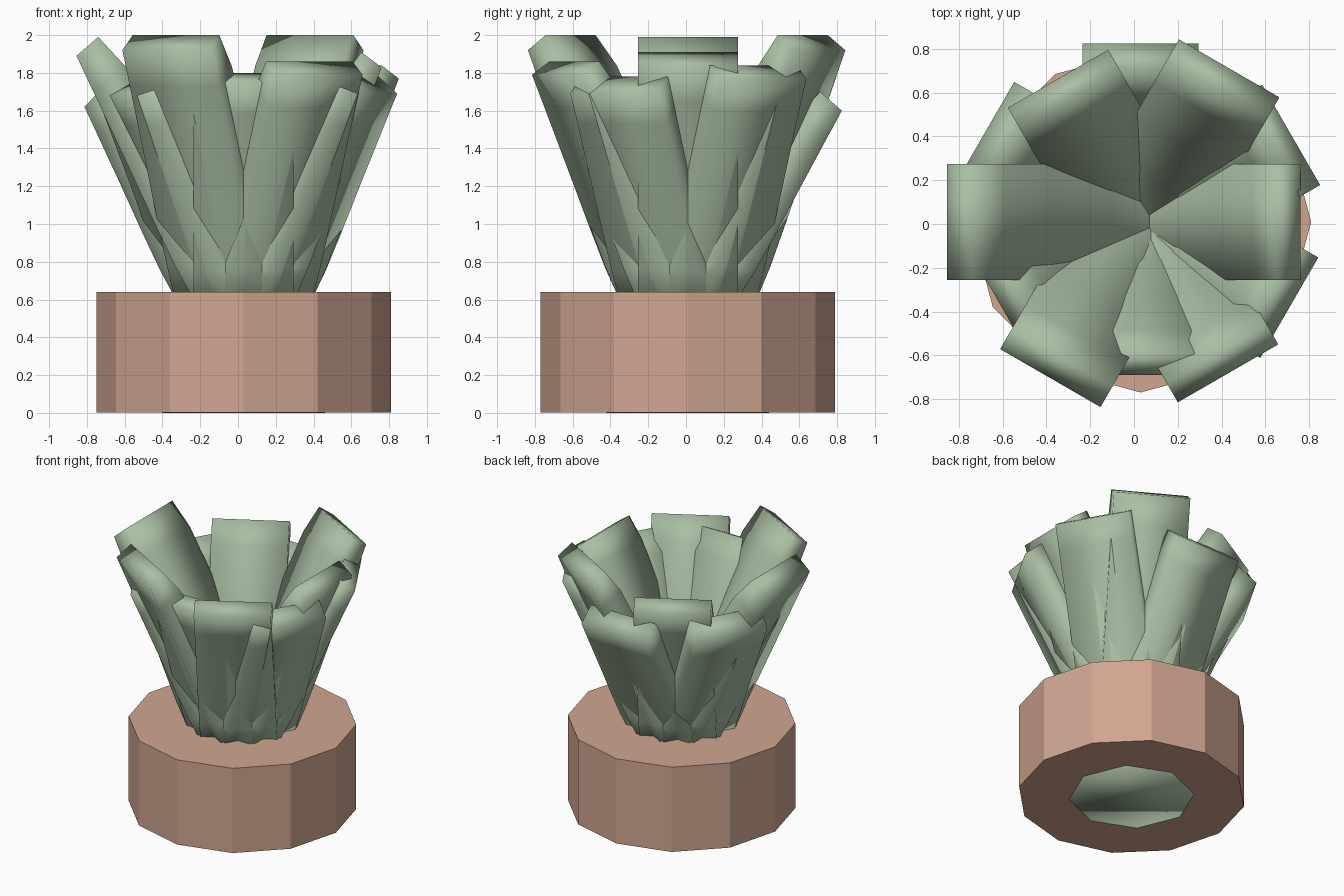
import bpy, bmesh, math

if "Cube" in bpy.data.objects:
    bpy.data.objects.remove(bpy.data.objects["Cube"])

CX, CY = 0.03, 0.01


def material(name, rgb):
    m = bpy.data.materials.new(name)
    m.diffuse_color = (*rgb, 1)
    m.use_nodes = True
    m.node_tree.nodes["Principled BSDF"].inputs["Base Color"].default_value = m.diffuse_color
    return m


green = material("leaf_green", (0.40, 0.52, 0.37))
clay = material("clay", (0.63, 0.38, 0.28))


def finish(name, bm, mat, smooth=False):
    bmesh.ops.recalc_face_normals(bm, faces=bm.faces)
    for f in bm.faces:
        f.smooth = smooth
    me = bpy.data.meshes.new(name)
    bm.to_mesh(me)
    bm.free()
    me.materials.append(mat)
    ob = bpy.data.objects.new(name, me)
    bpy.context.collection.objects.link(ob)
    return ob


def prism(name, sides, radius, z0, z1, mat, smooth=False):
    bm = bmesh.new()
    bot, top = [], []
    for i in range(sides):
        a = math.tau * i / sides
        x, y = CX + radius * math.cos(a), CY + radius * math.sin(a)
        bot.append(bm.verts.new((x, y, z0)))
        top.append(bm.verts.new((x, y, z1)))
    for i in range(sides):
        j = (i + 1) % sides
        bm.faces.new((bot[i], bot[j], top[j], top[i]))
    bm.faces.new(bot[::-1])
    bm.faces.new(top)
    return finish(name, bm, mat, smooth)


# Leaf: gently curved side profile, extruded to a constant width
OUTER = [(-0.09, -0.08), (0.12, 0.1), (0.3, 0.28), (0.56, 0.55), (0.85, 0.847), (1, 1)]
INNER = [(-0.10, -0.08), (0.14, 0.08), (0.33, 0.27), (0.6, 0.6), (0.84, 0.88), (1, 1)]


def leaf(name, angle, reach, z_out, z_in, root=-0.05):
    a = math.radians(angle)
    dx, dy = math.cos(a), math.sin(a)
    z0, ro = 0.65, 0.29
    gap = 0.08 + 0.35 * (z_in - z_out)
    outer = [(ro + (reach - ro) * f, z0 + (z_out - z0) * t) for f, t in OUTER]
    inner = [(root + (reach - gap - root) * f, z0 + (z_in - z0) * t) for f, t in INNER]
    bm = bmesh.new()

    def row(points, w):
        return [bm.verts.new((CX + r * dx - w * dy, CY + r * dy + w * dx, z)) for r, z in points]

    h = 0.265
    rings = list(zip(row(outer, -h), row(outer, h), row(inner, h), row(inner, -h)))
    for p, q in zip(rings, rings[1:]):
        for i in range(4):
            j = (i + 1) % 4
            bm.faces.new((p[i], p[j], q[j], q[i]))
    bm.faces.new(rings[0][::-1])
    bm.faces.new(rings[-1])
    return finish(name, bm, green, True)


# Pot and the octagonal core that shows in its underside
prism("pot", 12, 0.78, 0.001, 0.64, clay)
prism("plant_core", 8, 0.43, 0, 0.6, green, True)

# Inner, taller ring and outer, shorter ring: angle, reach, outer and inner tip heights
inner_ring = [(0, 0.73, 1.83, 1.91), (60, 0.81, 1.92, 2.0), (120, 0.755, 1.78, 1.85),
              (180, 0.885, 1.89, 1.99, -0.16), (240, 0.825, 1.92, 2.0, -0.1), (300, 0.80, 1.79, 1.86)]
outer_ring = [(30, 0.795, 1.77, 1.84), (90, 0.815, 1.60, 1.70), (150, 0.82, 1.62, 1.73),
              (210, 0.745, 1.68, 1.75), (270, 0.70, 1.75, 1.80), (330, 0.785, 1.69, 1.78)]
for i, p in enumerate(inner_ring):
    leaf(f"inner_leaf_{i + 1}", *p)
for i, p in enumerate(outer_ring):
    leaf(f"outer_leaf_{i + 1}", *p)
